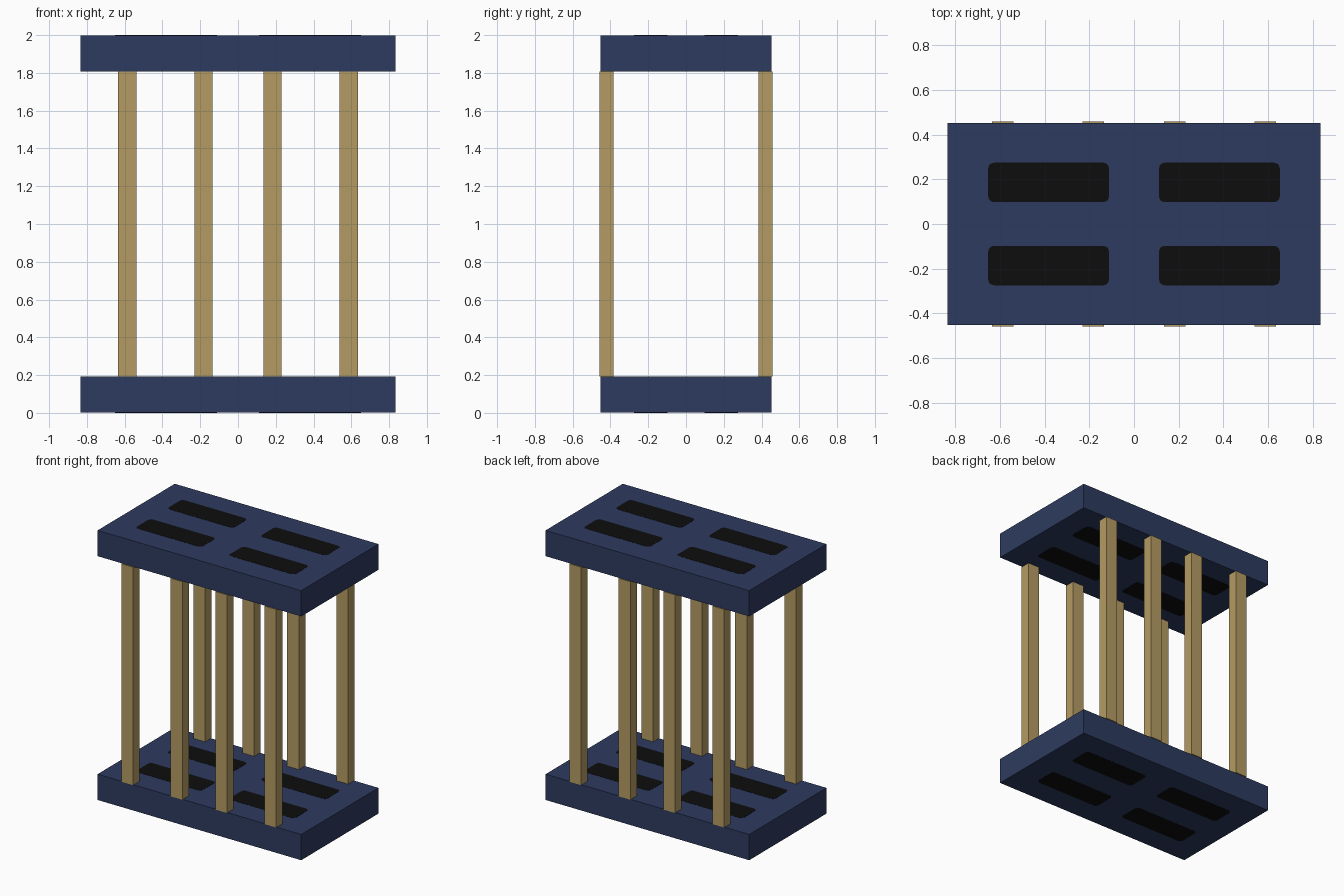
import bpy, bmesh, math
from mathutils import Vector

if "Cube" in bpy.data.objects:
    bpy.data.objects.remove(bpy.data.objects["Cube"])


def material(name, rgb):
    m = bpy.data.materials.new(name)
    m.diffuse_color = (*rgb, 1)
    m.use_nodes = True
    m.node_tree.nodes["Principled BSDF"].inputs["Base Color"].default_value = m.diffuse_color
    return m


NAVY = material("navy", (0.027, 0.044, 0.115))
TAN = material("tan_wood", (0.46, 0.33, 0.125))
BLACK = material("black", (0.004, 0.004, 0.004))

HALF_X, HALF_Y, THICK, HEIGHT = 0.835, 0.452, 0.193, 2.0
SKIN = 0.002  # thickness of the painted slot plates


def finish(name, bm, mat):
    bmesh.ops.recalc_face_normals(bm, faces=bm.faces)
    mesh = bpy.data.meshes.new(name)
    bm.to_mesh(mesh)
    bm.free()
    mesh.materials.append(mat)
    obj = bpy.data.objects.new(name, mesh)
    bpy.context.collection.objects.link(obj)
    return obj


def box(name, lo, hi, mat):
    bm = bmesh.new()
    bmesh.ops.create_cube(bm, size=1)
    lo, hi = Vector(lo), Vector(hi)
    bmesh.ops.scale(bm, vec=hi - lo, verts=bm.verts)
    bmesh.ops.translate(bm, vec=(lo + hi) / 2, verts=bm.verts)
    return finish(name, bm, mat)


def slot_plate(name, cx, cy, z, w, d, r, mat):
    """Thin rounded rectangle, from z upward."""
    bm = bmesh.new()
    ring = []
    for k, (sx, sy) in enumerate([(1, 1), (-1, 1), (-1, -1), (1, -1)]):
        for s in range(4):
            a = math.radians(90 * k + 30 * s)
            ring.append(bm.verts.new((cx + sx * (w / 2 - r) + r * math.cos(a),
                                      cy + sy * (d / 2 - r) + r * math.sin(a), z)))
    face = bm.faces.new(ring)
    ext = bmesh.ops.extrude_face_region(bm, geom=[face])
    top = [v for v in ext["geom"] if isinstance(v, bmesh.types.BMVert)]
    bmesh.ops.translate(bm, vec=(0, 0, SKIN), verts=top)
    return finish(name, bm, mat)


# Bottom and top slabs, each with four slots on both faces
for label, z0 in (("bottom", 0.0), ("top", HEIGHT - THICK)):
    z1 = z0 + THICK
    box(label + "_slab", (-HALF_X, -HALF_Y, z0 + SKIN / 2),
        (HALF_X, HALF_Y, z1 - SKIN / 2), NAVY)
    for side, z in (("lower", z0), ("upper", z1 - SKIN)):
        for sx in (-1, 1):
            for sy in (-1, 1):
                slot_plate(f"{label}_{side}_slot", sx * 0.382, sy * 0.186, z,
                           0.54, 0.176, 0.025, BLACK)

# Two rows of four posts, standing slightly proud of the slab edges
for row, sy in (("front", -1), ("back", 1)):
    for x in (-0.586, -0.183, 0.183, 0.586):
        y0, y1 = sorted((sy * 0.383, sy * 0.459))
        box(row + "_post", (x - 0.048, y0, THICK - SKIN / 2),
            (x + 0.048, y1, HEIGHT - THICK + SKIN / 2), TAN)
